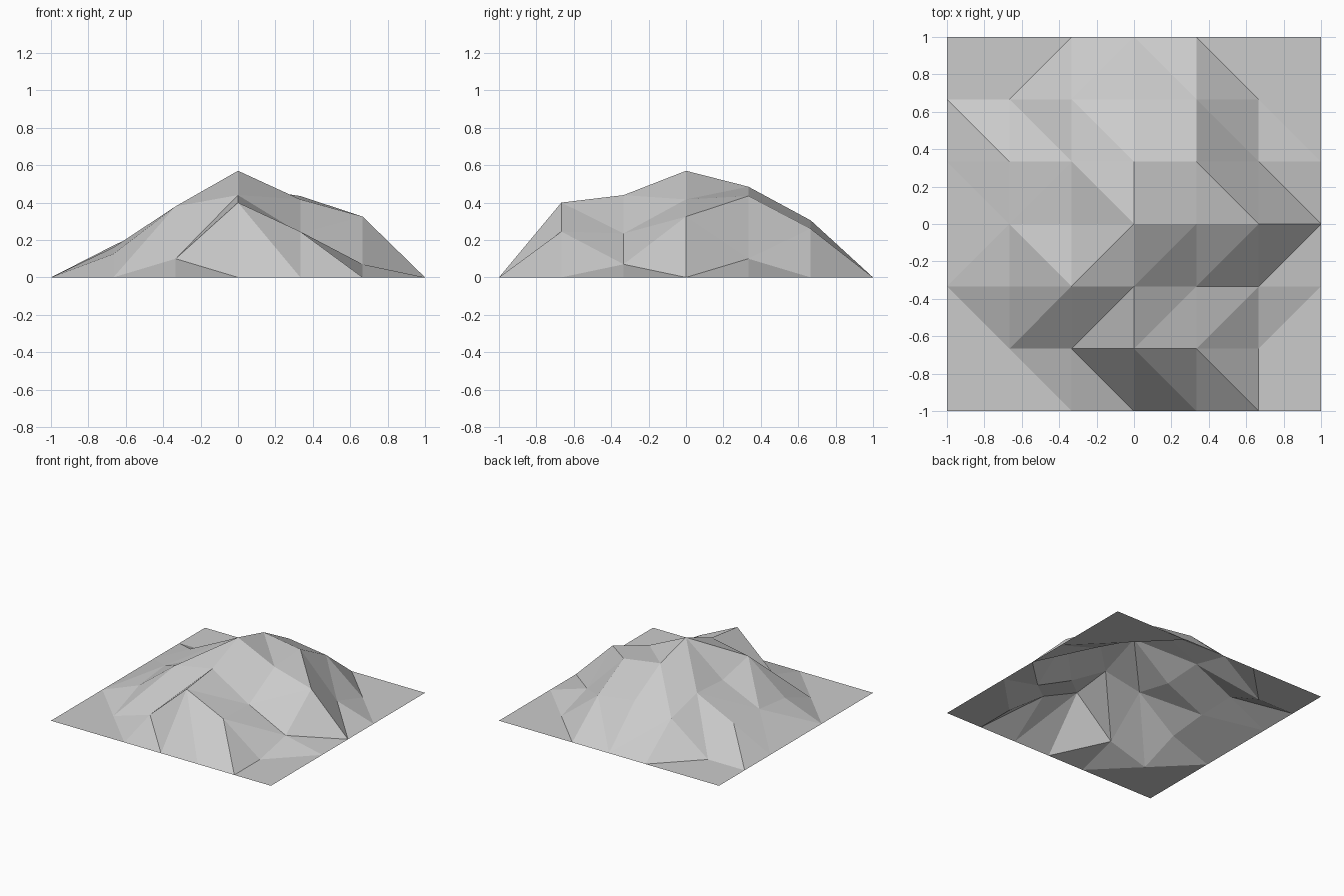
import bpy
import bmesh

if "Cube" in bpy.data.objects:
    bpy.data.objects.remove(bpy.data.objects["Cube"])

N = 6                # cells per side
STEP = 2.0 / N

# Inner grid heights, rows from front (-y) to back (+y), columns from -x to +x
HEIGHTS = [
    [0.00, 0.10, 0.40, 0.245, 0.00],
    [0.125, 0.38, 0.44, 0.235, 0.07],
    [0.16, 0.31, 0.57, 0.417, 0.325],
    [0.17, 0.33, 0.485, 0.435, 0.10],
    [0.00, 0.25, 0.305, 0.26, 0.00],
]

# Direction of the crease in each cell, rows from front to back:
# r rises to the back right, f falls to the front right
CREASES = ["ffffff", "frrrrr", "rfrrrr", "frffff", "ffffff", "rrrfff"]


def height(i, j):
    """Border stays on the ground, inner points use the height grid."""
    if 0 < i < N and 0 < j < N:
        return HEIGHTS[j - 1][i - 1]
    return 0.0


# Grey rock colour
rock = bpy.data.materials.new("rock_grey")
rock.diffuse_color = (0.6, 0.6, 0.6, 1.0)
rock.use_nodes = True
rock.node_tree.nodes["Principled BSDF"].inputs["Base Color"].default_value = rock.diffuse_color

# Faceted hill: an open sheet of triangles
bm = bmesh.new()
grid = [[bm.verts.new((-1 + i * STEP, -1 + j * STEP, height(i, j)))
         for i in range(N + 1)] for j in range(N + 1)]

for j in range(N):
    for i in range(N):
        a, b = grid[j][i], grid[j][i + 1]
        c, d = grid[j + 1][i + 1], grid[j + 1][i]
        if CREASES[j][i] == "r":
            tris = ((a, b, c), (a, c, d))
        else:
            tris = ((a, b, d), (b, c, d))
        for tri in tris:
            bm.faces.new(tri)

mesh = bpy.data.meshes.new("hill")
bm.to_mesh(mesh)
bm.free()
mesh.materials.append(rock)
hill = bpy.data.objects.new("hill", mesh)
bpy.context.collection.objects.link(hill)
